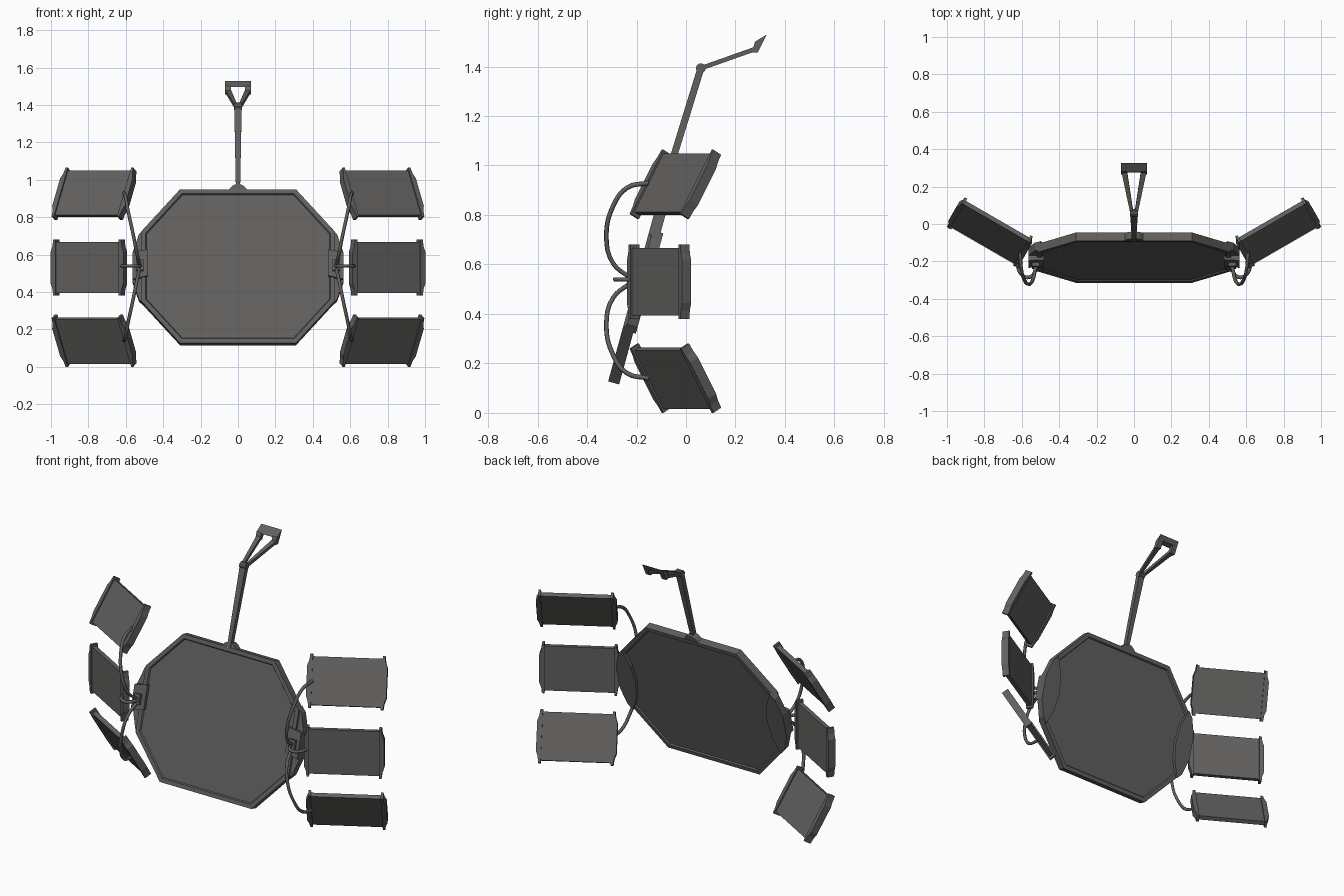
import bpy, bmesh
from math import sin, cos, radians
from mathutils import Vector, Matrix

if "Cube" in bpy.data.objects:
    bpy.data.objects.remove(bpy.data.objects["Cube"])

dark = bpy.data.materials.new("dark_grey")
dark.diffuse_color = (0.12, 0.117, 0.115, 1)
dark.use_nodes = True
dark.node_tree.nodes["Principled BSDF"].inputs["Base Color"].default_value = dark.diffuse_color


def frame(origin, x, y):
    """Matrix with the given local x and y axes, z = x cross y."""
    x, y = Vector(x).normalized(), Vector(y).normalized()
    z = x.cross(y)
    m = Matrix((x, y, z)).transposed().to_4x4()
    m.translation = Vector(origin)
    return m


def prism(name, pts, lo, hi, m, rim=0, dent=0, flip=False):
    """Extrude a 2D outline from lo to hi; optionally inset and recess both caps."""
    bm = bmesh.new()
    a = [bm.verts.new((x, y, lo)) for x, y in pts]
    b = [bm.verts.new((x, y, hi)) for x, y in pts]
    caps = [bm.faces.new(a[::-1]), bm.faces.new(b)]
    n = len(pts)
    for i in range(n):
        j = (i + 1) % n
        bm.faces.new((a[i], a[j], b[j], b[i]))
    bmesh.ops.recalc_face_normals(bm, faces=bm.faces[:])
    if rim:
        bmesh.ops.inset_individual(bm, faces=caps, thickness=rim)
        bmesh.ops.inset_individual(bm, faces=caps, thickness=0.006, depth=-dent)
    bm.transform((Matrix.Scale(-1, 4, (1, 0, 0)) if flip else Matrix()) @ m)
    bmesh.ops.recalc_face_normals(bm, faces=bm.faces[:])
    me = bpy.data.meshes.new(name)
    bm.to_mesh(me)
    bm.free()
    me.materials.append(dark)
    ob = bpy.data.objects.new(name, me)
    bpy.context.collection.objects.link(ob)
    return ob


def tube(name, pts, r, s):
    """Bent round rod through the points."""
    cu = bpy.data.curves.new(name, 'CURVE')
    cu.dimensions = '3D'
    cu.bevel_depth, cu.bevel_resolution = r, 1
    cu.resolution_u, cu.use_fill_caps = 4, True
    cu.materials.append(dark)
    sp = cu.splines.new('BEZIER')
    sp.bezier_points.add(len(pts) - 1)
    for p, (x, y, z) in zip(sp.bezier_points, pts):
        p.co = (s * x, y, z)
        p.handle_left_type = p.handle_right_type = 'AUTO'
    bpy.context.collection.objects.link(bpy.data.objects.new(name, cu))


def mirrored(half):
    """Complete an outline given for x > 0, listed bottom to top."""
    return half + [(-x, y) for x, y in reversed(half)]


# Tilted octagonal body with a recessed panel on both faces
T = radians(15.3)
up = (0, sin(T), cos(T))
body = frame((0, -0.18, 0.532), (1, 0, 0), up)
octagon = mirrored([(0.31, -0.426), (0.518, -0.192), (0.518, 0.192), (0.31, 0.426)])
prism("body", octagon, -0.023, 0.023, body, rim=0.026, dent=0.008)

# Mast foot, mast and elbow
prism("mast_foot", mirrored([(0.055, 0.42), (0.03, 0.447), (0.012, 0.455)]), -0.02, 0.02, body)
base, elbow = Vector((0, -0.075, 0.955)), Vector((0, 0.06, 1.393))
mast = frame(base, (1, 0, 0), elbow - base)
prism("mast", mirrored([(0.011, -0.02), (0.02, (elbow - base).length)]), -0.014, 0.014, mast)
side = frame((0, 0, 0), (0, 1, 0), (0, 0, 1))
ring = [(elbow.y + 0.02 * cos(radians(a)), elbow.z + 0.02 * sin(radians(a))) for a in range(0, 360, 36)]
prism("elbow", ring, -0.021, 0.021, side)

# Forked upper arm with an open frame head
A = radians(19.5)
fork = frame(elbow, (1, 0, 0), (0, cos(A), sin(A)))
for flip, tag in ((False, "right"), (True, "left")):
    prism("fork_bar_" + tag, [(0.003, 0), (0.02, 0), (0.067, 0.235), (0.037, 0.235)],
          -0.009, 0.009, fork, flip=flip)
    prism("head_side_" + tag, [(0.265, 1.458), (0.29, 1.456), (0.326, 1.529), (0.28, 1.501)],
          0.038, 0.069, side, flip=flip)
prism("head_bar", [(0.276, 1.496), (0.312, 1.5), (0.326, 1.529), (0.28, 1.501)], -0.038, 0.038, side)

# Side hinges, bent rods and three wing panels per side
Y = radians(30)
along = Vector((cos(Y), sin(Y), 0))
back = Vector((-sin(Y), cos(Y), 0))
bend = [(0.525, -0.225, 0.01), (0.54, -0.295, 0.07), (0.562, -0.322, 0.18),
        (0.588, -0.295, 0.30), (0.602, -0.238, 0.375), (0.61, -0.15, 0.395)]
end = [(0.195, -0.15), (0.209, -0.15), (0.213, -0.115), (0.224, -0.085),
       (0.224, 0.085), (0.213, 0.115), (0.209, 0.15), (0.195, 0.15)]
for s, tag in ((1, "right"), (-1, "left")):
    f = s < 0
    prism("hinge_plate_" + tag, [(0.50, -0.21), (0.53, -0.18), (0.565, -0.075), (0.565, 0.075),
          (0.53, 0.18), (0.50, 0.21), (0.46, 0.11), (0.445, 0), (0.46, -0.11)], -0.034, 0.01, body, flip=f)
    prism("hinge_block_" + tag, [(0.48, -0.055), (0.565, -0.075), (0.565, 0.075), (0.48, 0.09)],
          0, 0.036, body, flip=f)
    prism("hinge_knuckle_" + tag, [(0.505, -0.03), (0.545, -0.03), (0.545, 0.03), (0.505, 0.03)],
          0.03, 0.055, body, flip=f)
    tube("upper_rod_" + tag, [(x, y, 0.535 + z) for x, y, z in bend], 0.0095, s)
    tube("lower_rod_" + tag, [(x, y, 0.535 - z) for x, y, z in bend], 0.0095, s)
    tube("middle_rod_" + tag, [(0.52, -0.23, 0.54), (0.548, -0.28, 0.54),
         (0.59, -0.28, 0.54), (0.632, -0.20, 0.54)], 0.0095, s)
    for row, c, lean in (("upper", (0.769, -0.043, 0.924), 30), ("middle", (0.797, -0.109, 0.53), 0),
                         ("lower", (0.769, -0.043, 0.1405), -30)):
        L = radians(lean)
        m = frame(c, along, Vector((0, 0, cos(L))) + back * sin(L))
        nm = f"{row}_wing_{tag}"
        prism(nm, [(-0.2, -0.136), (0.2, -0.136), (0.2, 0.136), (-0.2, 0.136)],
              -0.013, 0.013, m, flip=f)
        prism(nm + "_outer_end", end, -0.021, 0.021, m, flip=f)
        prism(nm + "_inner_end", [(-x, y) for x, y in end], -0.021, 0.021, m, flip=f)
